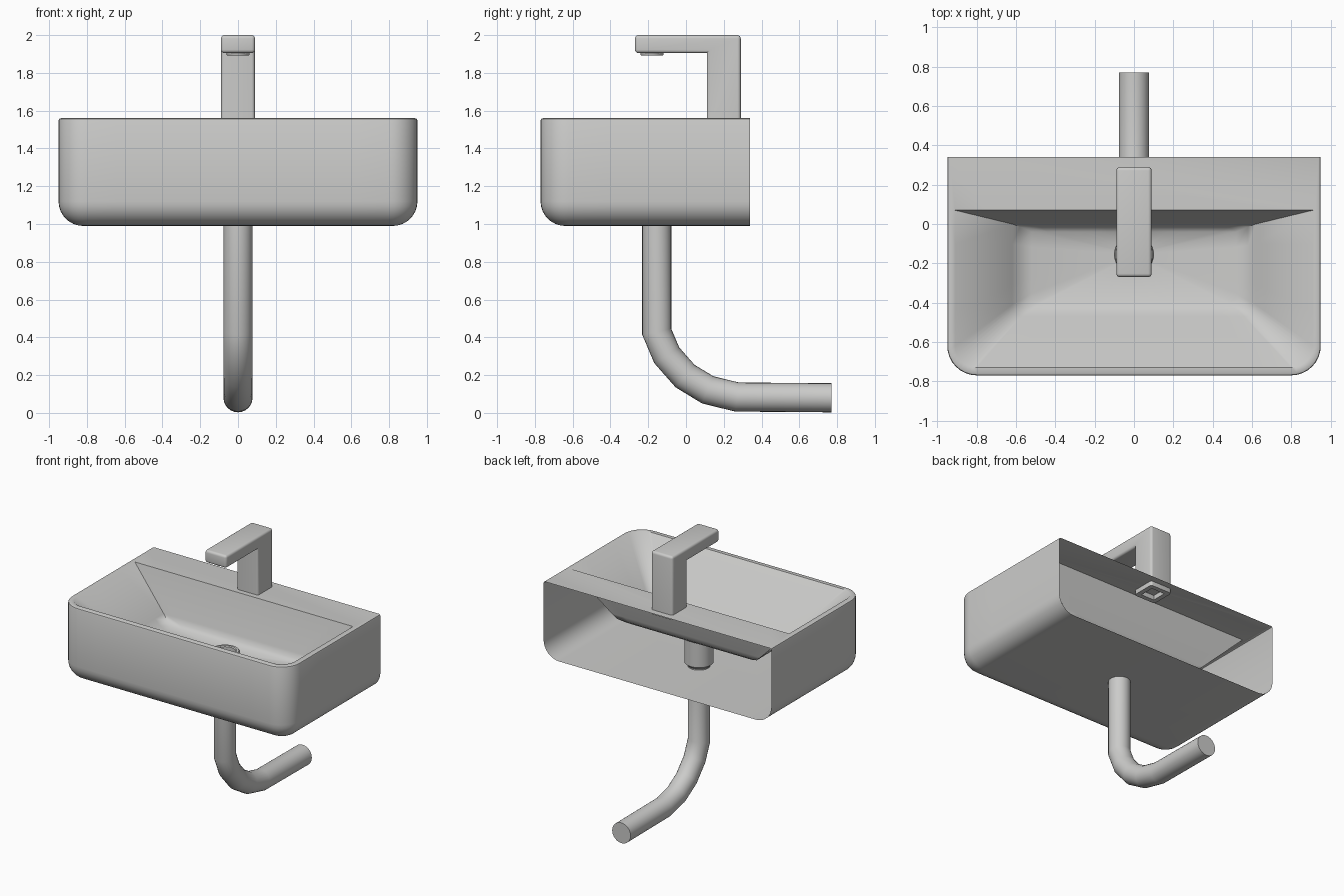
import bpy, bmesh, math
from mathutils import Vector

if "Cube" in bpy.data.objects:
    bpy.data.objects.remove(bpy.data.objects["Cube"])

mat = bpy.data.materials.new("ceramic_grey")
mat.diffuse_color = (0.6, 0.6, 0.59, 1)
mat.use_nodes = True
mat.node_tree.nodes["Principled BSDF"].inputs["Base Color"].default_value = mat.diffuse_color


def finish(name, bm, angle=45):
    bmesh.ops.recalc_face_normals(bm, faces=bm.faces)
    me = bpy.data.meshes.new(name)
    bm.to_mesh(me)
    bm.free()
    me.materials.append(mat)
    ob = bpy.data.objects.new(name, me)
    bpy.context.collection.objects.link(ob)
    bpy.ops.object.select_all(action='DESELECT')
    ob.select_set(True)
    bpy.context.view_layer.objects.active = ob
    bpy.ops.object.shade_smooth_by_angle(angle=math.radians(angle))
    return ob


def bridge(bm, a, b, closed):
    n = len(a)
    for i in range(n if closed else n - 1):
        j = (i + 1) % n
        bm.faces.new((a[i], a[j], b[j], b[i]))


def u_path(hx, yf, yb, r):
    """U-shaped outline with two rounded front corners, back right to back left."""
    half = [(hx, yb + (yf + r - yb) * t / 4) for t in range(4)]
    for k in range(9):
        t = math.pi / 2 * k / 8
        half.append((hx - r + r * math.cos(t), yf + r - r * math.sin(t)))
    half += [((hx - r) * (1 - t / 5), yf) for t in range(1, 5)]
    return half + [(0, yf)] + [(-x, y) for x, y in reversed(half)]


def add_ring(bm, pts, z):
    return [bm.verts.new((x, y, z)) for x, y in pts]


# Washbasin: outer shell open at the back, rim, deck and sunken bowl
HX, YF, YB, TOP, BOT, R = 0.95, -0.77, 0.34, 1.56, 0.99, 0.13
bm = bmesh.new()
levels = [(R * (1 - math.sin(t)), BOT + R * (1 - math.cos(t)))
          for t in [math.pi / 2 * k / 8 for k in range(9)]]
levels += [(0, TOP - 0.012), (0.003, TOP - 0.004), (0.012, TOP)]
prev = None
for d, z in levels:
    ring = add_ring(bm, u_path(HX - d, YF + d, YB, max(0.15 - d, 0.02)), z)
    if prev:
        bridge(bm, prev, ring, False)
    else:
        bm.faces.new(ring)
    prev = ring

# Bowl rings: half width, front, back, corner radius, height
bowl = [(0.91, -0.73, 0.07, 0.11, TOP), (0.62, -0.47, 0.0, 0.06, 1.275),
        (0.58, -0.44, -0.014, 0.05, 1.238), (0.52, -0.40, -0.04, 0.05, 1.216)]
DRAIN_Y = -0.155
rim_outer, prev = prev, None
for hx, yf, yb, r, z in bowl:
    u = u_path(hx, yf, yb, r)
    back = [(-hx + 2 * hx * t / 12, yb) for t in range(1, 12)]
    ring = add_ring(bm, u + back, z)
    if prev:
        bridge(bm, prev, ring, True)
    else:
        n = len(u)
        bridge(bm, rim_outer, ring[:n], False)
        bm.faces.new([rim_outer[0], rim_outer[-1]] + ring[n - 1:] + [ring[0]])
    prev = ring
# Floor running to the round drain hole
hole = []
for v in prev:
    d = Vector((v.co.x, v.co.y - DRAIN_Y)).normalized() * 0.09
    hole.append(bm.verts.new((d.x, DRAIN_Y + d.y, 1.205)))
bridge(bm, prev, hole, True)
finish("washbasin", bm)


def lathe(name, profile, y, closed):
    """Turn a radius/height profile about a vertical axis at x = 0."""
    bm = bmesh.new()
    rings = [add_ring(bm, [(r * math.cos(a), y + r * math.sin(a)) for a in
                           [math.tau * k / 32 for k in range(32)]], z)
             for r, z in profile]
    for a, b in zip(rings, rings[1:]):
        bridge(bm, a, b, True)
    if closed:
        bm.faces.new(rings[0])
        bm.faces.new(rings[-1])
    finish(name, bm, 35)


# Drain collar with hollow centre, and the aerator under the spout
lathe("drain", [(0.08, 1.0), (0.1, 1.02), (0.1, 1.215), (0.095, 1.222),
                (0.08, 1.222), (0.075, 1.215), (0.075, 1.1)], DRAIN_Y, True)
lathe("aerator", [(0.058, 1.893), (0.06, 1.896), (0.06, 1.92)], -0.18, True)

# Waste pipe: polygonal bend swept with mitred rings
path = [(-0.155, 1.09), (-0.155, 0.43), (-0.102, 0.305), (-0.005, 0.195),
        (0.115, 0.122), (0.27, 0.084), (0.77, 0.08)]
path = [Vector(p) for p in path]
bm = bmesh.new()
prev = None
for i, p in enumerate(path):
    d0 = (p - path[i - 1]).normalized() if i else None
    d1 = (path[i + 1] - p).normalized() if i < len(path) - 1 else d0
    d0 = d0 or d1
    t = (d0 + d1).normalized()
    m = 0.077 / t.dot(d0)
    ring = []
    for k in range(24):
        a = math.tau * k / 24
        ring.append(bm.verts.new((0.077 * math.cos(a),
                                  p.x - t.y * m * math.sin(a),
                                  p.y + t.x * m * math.sin(a))))
    if prev:
        bridge(bm, prev, ring, True)
    else:
        bm.faces.new(ring)
    prev = ring
bm.faces.new(prev)
finish("waste_pipe", bm)

# Tap: L-shaped profile with rounded edges and a hollow foot below the deck
prof = [(0.29, 1.525), (0.29, 2.0), (-0.27, 2.0), (-0.27, 1.905),
        (0.11, 1.905), (0.11, 1.525)]
bm = bmesh.new()
sides = [[bm.verts.new((x, y, z)) for y, z in prof] for x in (-0.09, 0.09)]
for s in sides:
    bm.faces.new(s)
bridge(bm, sides[0], sides[1], True)
bmesh.ops.recalc_face_normals(bm, faces=bm.faces)


def rounded(e):
    a, b = (v.co for v in e.verts)
    at_foot = a.z < 1.55 and b.z < 1.55
    inner = abs(a.z - 1.905) < 0.01 and abs(a.y - b.y) < 0.01 and a.y > 0 and abs(a.z - b.z) < 0.01
    return not (at_foot or inner)


bmesh.ops.bevel(bm, geom=[e for e in bm.edges if rounded(e)], offset=0.018,
                segments=4, profile=0.5, affect='EDGES')
foot = [f for f in bm.faces if f.calc_center_median().z < 1.53]
bmesh.ops.inset_region(bm, faces=foot, thickness=0.035)
ext = bmesh.ops.extrude_face_region(bm, geom=foot)
bmesh.ops.translate(bm, vec=(0, 0, 0.2),
                    verts=[g for g in ext["geom"] if isinstance(g, bmesh.types.BMVert)])
bmesh.ops.delete(bm, geom=foot, context='FACES')
finish("tap", bm, 35)
